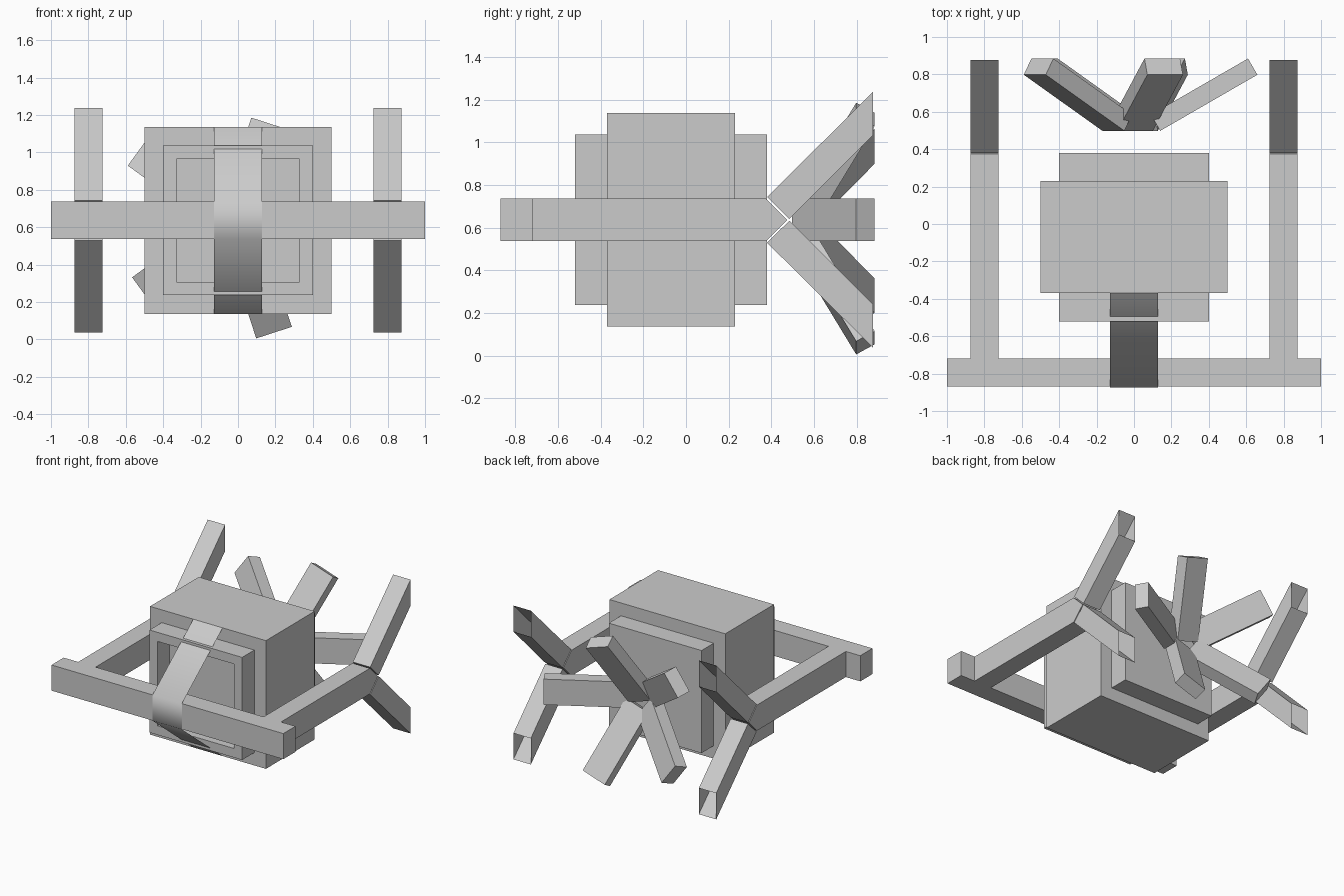
import bpy, bmesh, math
from mathutils import Matrix, Vector

if "Cube" in bpy.data.objects:
    bpy.data.objects.remove(bpy.data.objects["Cube"])

ZC = 0.637


def make(name, verts, faces):
    me = bpy.data.meshes.new(name)
    me.from_pydata(verts, [], faces)
    ob = bpy.data.objects.new(name, me)
    bpy.context.collection.objects.link(ob)
    bm = bmesh.new()
    bm.from_mesh(me)
    bmesh.ops.recalc_face_normals(bm, faces=bm.faces)
    bm.to_mesh(me)
    bm.free()
    return ob


def box(name, x0, x1, y0, y1, z0, z1):
    m = Matrix.Translation(((x0 + x1) / 2, (y0 + y1) / 2, (z0 + z1) / 2)) @ \
        Matrix.Diagonal((x1 - x0, y1 - y0, z1 - z0, 1))
    return placed_box(name, m)


def placed_box(name, matrix):
    me = bpy.data.meshes.new(name)
    bm = bmesh.new()
    bmesh.ops.create_cube(bm, size=1, matrix=matrix)
    bmesh.ops.recalc_face_normals(bm, faces=bm.faces)
    bm.to_mesh(me)
    bm.free()
    ob = bpy.data.objects.new(name, me)
    bpy.context.collection.objects.link(ob)
    return ob


def side_profile(name, pts, x0, x1, open_edges=()):
    """Extrude a (y, z) outline along x, leaving the listed edges open."""
    n = len(pts)
    verts = [(x, y, z) for x in (x0, x1) for y, z in pts]
    faces = [list(range(n)), list(range(n, 2 * n))]
    faces += [[i, (i + 1) % n, (i + 1) % n + n, i + n]
              for i in range(n) if i not in open_edges]
    return make(name, verts, faces)


# Hull: wide block, and a longer core with a recessed front window
box("hull_block", -0.5, 0.5, -0.37, 0.23, ZC - 0.5, ZC + 0.5)
core = box("hull_core", -0.4, 0.4, -0.52, 0.38, ZC - 0.4, ZC + 0.4)
bm = bmesh.new()
bm.from_mesh(core.data)
front = min(bm.faces, key=lambda f: f.calc_center_median().y)
bmesh.ops.inset_region(bm, faces=[front], thickness=0.1)
inner = bmesh.ops.extrude_discrete_faces(bm, faces=[front])["faces"]
bmesh.ops.translate(bm, vec=(0, 0.145, 0), verts=inner[0].verts)
bm.to_mesh(core.data)
bm.free()

# Thin smooth strap bowed over the front beam
strap = [(-0.37, ZC + 0.5), (-0.873, ZC + 0.1), (-0.873, ZC - 0.1), (-0.37, ZC - 0.5)]
verts = [(x, y, z) for y, z in strap for x in (-0.127, 0.127)]
band = make("front_strap", verts, [(2 * i, 2 * i + 1, 2 * i + 3, 2 * i + 2) for i in range(3)])
for p in band.data.polygons:
    p.use_smooth = True

# Front beam
box("front_beam", -1, 1, -0.87, -0.72, ZC - 0.1, ZC + 0.1)

# Side arms with pointed tips, each carrying an open-ended two-prong fork
for side, c in (("left", -0.8), ("right", 0.8)):
    x0, x1 = c - 0.075, c + 0.075
    side_profile(side + "_arm", [(-0.72, ZC - 0.1), (0.375, ZC - 0.1), (0.475, ZC),
                                 (0.375, ZC + 0.1), (-0.72, ZC + 0.1)], x0, x1)
    for label, s in (("upper", 1), ("lower", -1)):
        pts = [(0.38, ZC + s * 0.107), (0.485, ZC + s * 0.004),
               (0.877, ZC + s * 0.396), (0.877, ZC + s * 0.6)]
        side_profile(f"{side}_{label}_prong", pts, x0, x1, open_edges=(2,))

# Five splayed rear fins around the long axis
roots = [(0.14, 0.637), (0.006, 0.661), (-0.11, 0.705), (-0.087, 0.557), (0.032, 0.531)]
tilt = math.radians(30)
for k, (rx, rz) in enumerate(roots):
    a = math.radians(72 * k)
    out = Vector((math.cos(a), 0, math.sin(a)))
    back = Vector((0, 1, 0))
    u = out * math.cos(tilt) + back * math.sin(tilt)
    n = back * math.cos(tilt) - out * math.sin(tilt)
    t = u.cross(n)
    m = Matrix((u * 0.6, t * 0.2, n * 0.1)).transposed().to_4x4()
    m.translation = Vector((rx, 0.498, rz)) + u * 0.3 + n * 0.05
    placed_box(f"rear_fin_{k + 1}", m)
